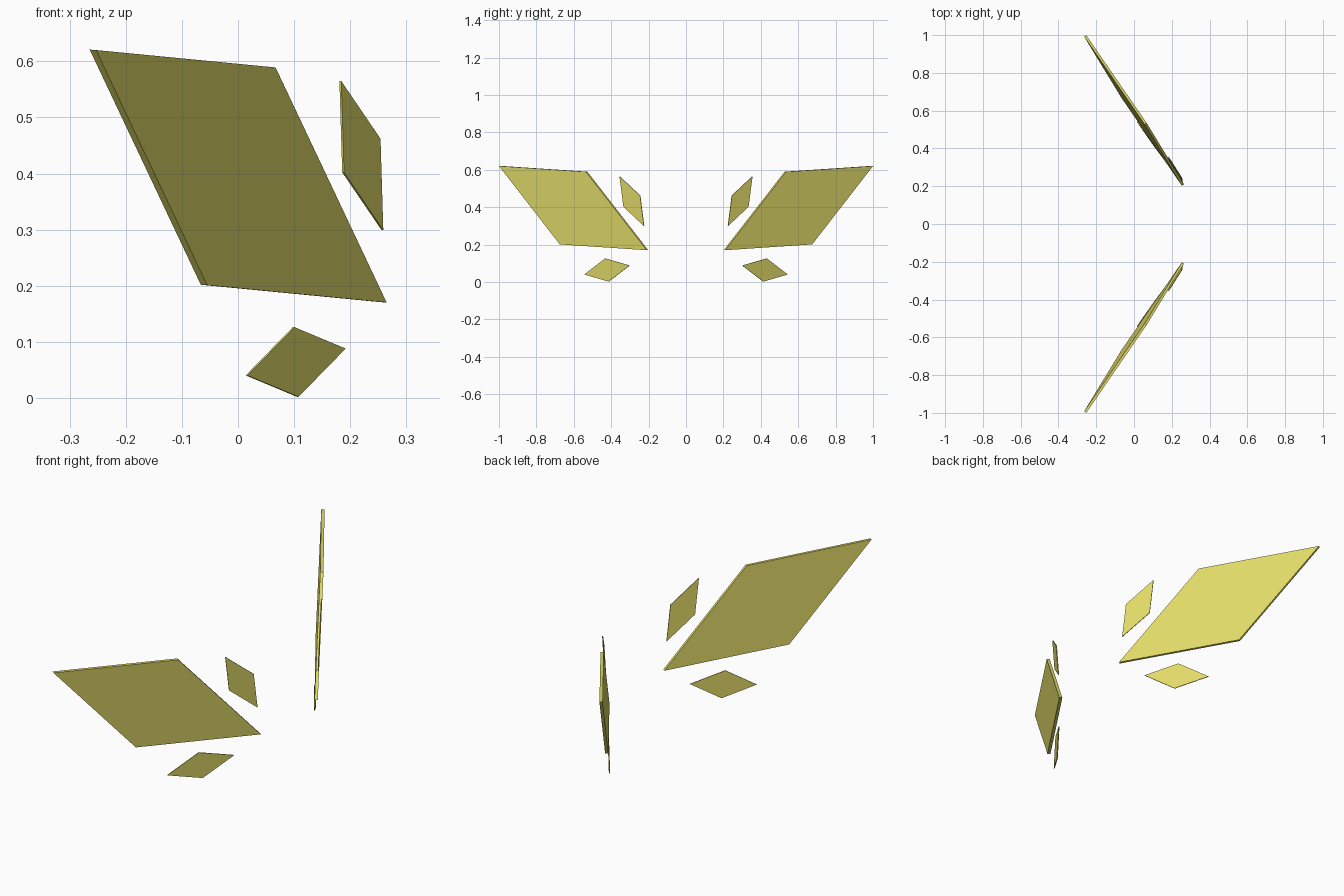
import bpy
import bmesh
from mathutils import Vector

cube = bpy.data.objects.get("Cube")
if cube:
    bpy.data.objects.remove(cube, do_unlink=True)

# Pale yellow used on every plate
yellow = bpy.data.materials.new("pale_yellow")
yellow.use_nodes = True
colour = (0.75, 0.70, 0.14, 1)
yellow.diffuse_color = colour
yellow.node_tree.nodes["Principled BSDF"].inputs["Base Color"].default_value = colour


def plate(name, tip, upper, lower, thickness):
    """Slanted parallelogram slab; corners lie on the outer face."""
    tip, upper, lower = Vector(tip), Vector(upper), Vector(lower)
    corners = [tip, upper, upper + lower - tip, lower]
    inward = (upper - tip).cross(lower - tip).normalized() * thickness
    bm = bmesh.new()
    face = bm.faces.new([bm.verts.new(c) for c in corners])
    ext = bmesh.ops.extrude_face_region(bm, geom=[face], use_keep_orig=True)
    moved = [g for g in ext["geom"] if isinstance(g, bmesh.types.BMVert)]
    bmesh.ops.translate(bm, vec=inward, verts=moved)
    bmesh.ops.recalc_face_normals(bm, faces=bm.faces)
    mesh = bpy.data.meshes.new(name)
    bm.to_mesh(mesh)
    bm.free()
    mesh.materials.append(yellow)
    obj = bpy.data.objects.new(name, mesh)
    bpy.context.collection.objects.link(obj)
    # Matching plate on the other side
    mirror = obj.modifiers.new("mirror", "MIRROR")
    mirror.use_axis = (False, True, False)
    return obj


# Large swept wing plate
plate("main_wing_plates", (-0.253, -1.0, 0.62), (0.067, -0.535, 0.589),
      (-0.055, -0.675, 0.201), 0.0138)
# Small upright plate above the wing root
plate("upper_wing_plates", (0.184, -0.356, 0.565), (0.254, -0.246, 0.462),
      (0.189, -0.335, 0.402), 0.004)
# Small flat diamond plate below the wing
plate("lower_wing_plates", (0.017, -0.545, 0.040), (0.101, -0.433, 0.126),
      (0.108, -0.414, 0.002), 0.004)
